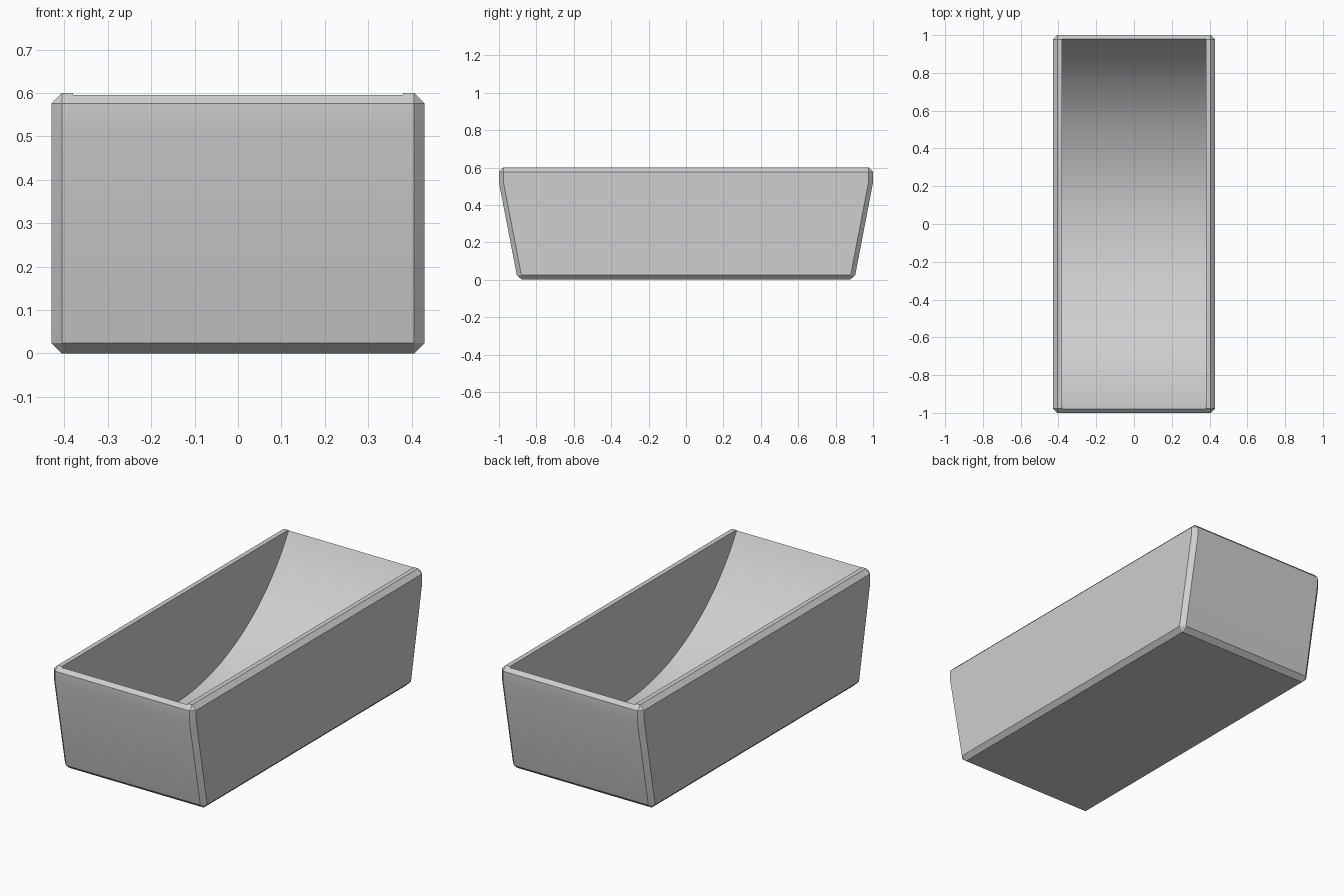
import bpy
import bmesh
import math

default = bpy.data.objects.get("Cube")
if default:
    bpy.data.objects.remove(default, do_unlink=True)

HALF_WIDTH, HEIGHT = 0.43, 0.6
INNER_HALF_WIDTH = 0.38
FLOOR_Z, RIM_Z, RIM_Y = 0.025, 0.595, 0.98

# Plain grey material
grey = bpy.data.materials.new("plain_grey")
grey.use_nodes = True
colour = (0.62, 0.62, 0.62, 1)
grey.diffuse_color = colour
grey.node_tree.nodes["Principled BSDF"].inputs["Base Color"].default_value = colour


def extruded(name, profile, half_width):
    """Extrude a closed (y, z) profile symmetrically along x."""
    bm = bmesh.new()
    face = bm.faces.new([bm.verts.new((-half_width, y, z)) for y, z in profile])
    result = bmesh.ops.extrude_face_region(bm, geom=[face])
    moved = [g for g in result["geom"] if isinstance(g, bmesh.types.BMVert)]
    bmesh.ops.translate(bm, verts=moved, vec=(2 * half_width, 0, 0))
    bmesh.ops.recalc_face_normals(bm, faces=bm.faces)
    mesh = bpy.data.meshes.new(name)
    bm.to_mesh(mesh)
    bm.free()
    mesh.materials.append(grey)
    obj = bpy.data.objects.new(name, mesh)
    bpy.context.collection.objects.link(obj)
    return obj


# Outer block with sloped ends and a short upright lip
side = [(0.9, 0), (1.0, 0.52), (1.0, HEIGHT)]
trough = extruded("trough_body", side + [(-y, z) for y, z in reversed(side)], HALF_WIDTH)

# Round cutter for the curved hollow
depth = RIM_Z - FLOOR_Z
radius = (RIM_Y ** 2 + depth ** 2) / (2 * depth)
steps = 192
circle = [(radius * math.sin(2 * math.pi * i / steps),
           FLOOR_Z + radius - radius * math.cos(2 * math.pi * i / steps))
          for i in range(steps)]
cutter = extruded("hollow_cutter", circle, INNER_HALF_WIDTH)
cutter.hide_render = True

# Chamfer the outside, then scoop the hollow
bevel = trough.modifiers.new("chamfer", "BEVEL")
bevel.width = 0.024
bevel.segments = 1
bevel.limit_method = "ANGLE"
bevel.angle_limit = math.radians(30)
scoop = trough.modifiers.new("scoop", "BOOLEAN")
scoop.operation = "DIFFERENCE"
scoop.solver = "EXACT"
scoop.object = cutter

for obj in bpy.context.selected_objects:
    obj.select_set(False)
bpy.context.view_layer.objects.active = trough
trough.select_set(True)
for modifier in ("chamfer", "scoop"):
    bpy.ops.object.modifier_apply(modifier=modifier)
bpy.data.objects.remove(cutter, do_unlink=True)

# Smooth curve, crisp edges
bpy.ops.object.shade_smooth_by_angle(angle=math.radians(30))
